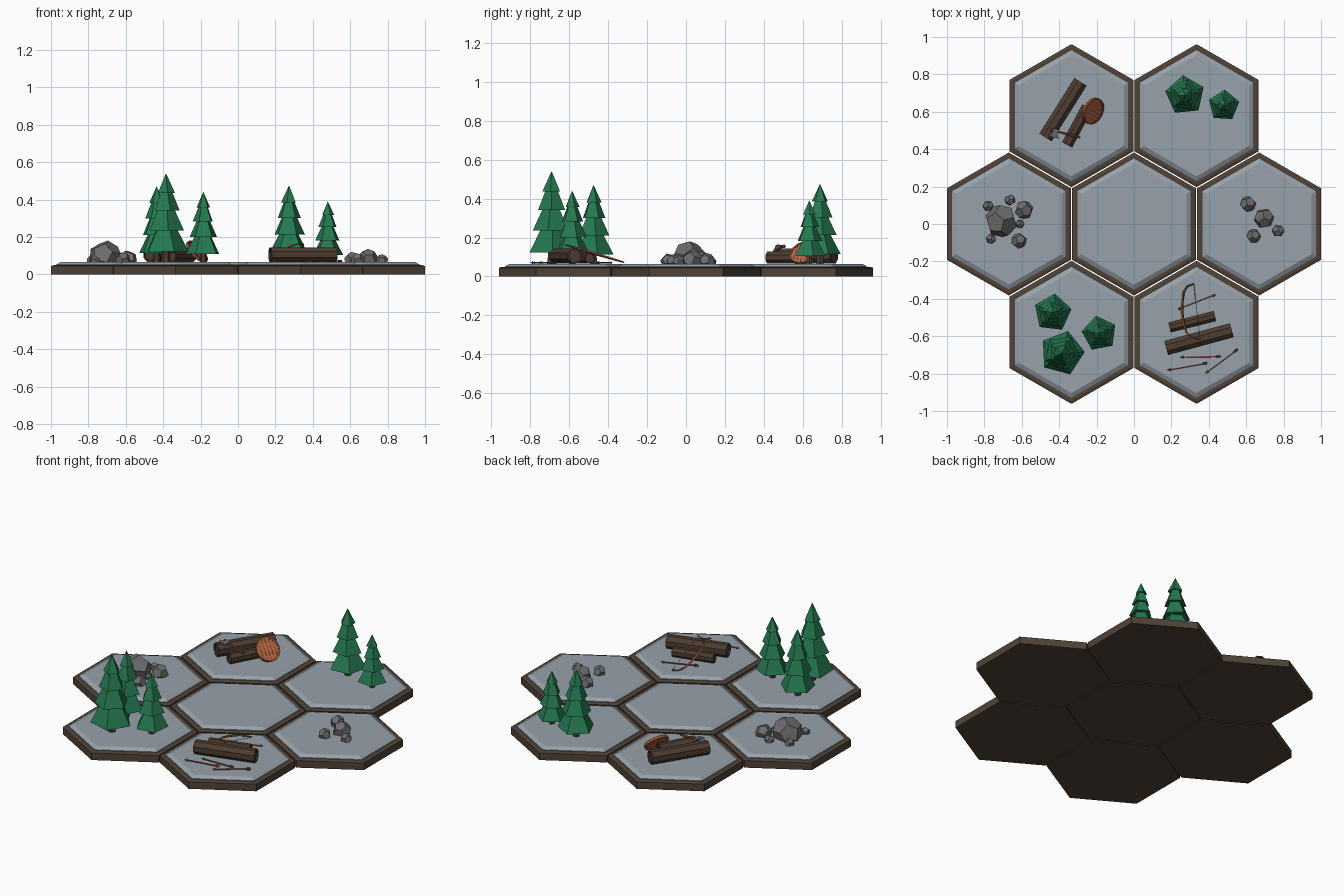
import bpy, bmesh, math, random
from mathutils import Vector, Matrix

if "Cube" in bpy.data.objects:
    bpy.data.objects.remove(bpy.data.objects["Cube"])

random.seed(4)
TOP = 0.065  # height of the tile surface


def mat(name, rgb):
    m = bpy.data.materials.new(name)
    m.diffuse_color = (*rgb, 1)
    m.use_nodes = True
    m.node_tree.nodes["Principled BSDF"].inputs["Base Color"].default_value = m.diffuse_color
    return m


STONE_TILE = mat("tile grey", (0.31, 0.36, 0.40))
RIM = mat("rim brown", (0.078, 0.055, 0.038))
BARK = mat("bark brown", (0.075, 0.046, 0.030))
GREEN = mat("pine green", (0.018, 0.19, 0.08))
ROCK = mat("rock grey", (0.15, 0.15, 0.15))
ORANGE = mat("shield orange", (0.50, 0.14, 0.055))
RUST = mat("wood rust", (0.30, 0.085, 0.035))
STEEL = mat("steel grey", (0.14, 0.15, 0.16))
STRING = mat("string pale", (0.45, 0.50, 0.52))


def finish(bm, name, material, matrix=Matrix()):
    bmesh.ops.recalc_face_normals(bm, faces=bm.faces)
    me = bpy.data.meshes.new(name)
    bm.to_mesh(me)
    bm.free()
    me.materials.append(material)
    ob = bpy.data.objects.new(name, me)
    ob.matrix_world = matrix
    bpy.context.collection.objects.link(ob)
    return ob


def add_rings(bm, rings, n, phase=0.0, loop=False):
    """Stack n-sided rings (radius, z); cap the ends or close into a hoop."""
    rows = []
    for r, z in rings:
        rows.append([bm.verts.new((r * math.cos(phase + math.tau * i / n),
                                   r * math.sin(phase + math.tau * i / n), z)) for i in range(n)])
    pairs = list(zip(rows, rows[1:])) + ([(rows[-1], rows[0])] if loop else [])
    for a, b in pairs:
        for i in range(n):
            j = (i + 1) % n
            bm.faces.new((a[i], a[j], b[j], b[i]))
    if not loop:
        bm.faces.new(rows[0])
        bm.faces.new(rows[-1])


def turned(name, rings, n, material, matrix=Matrix(), phase=0.0, loop=False):
    bm = bmesh.new()
    add_rings(bm, rings, n, phase, loop)
    return finish(bm, name, material, matrix)


def along(a, b):
    """Matrix placing local z along a -> b, and the length."""
    a, b = Vector(a), Vector(b)
    d = b - a
    return Matrix.Translation(a) @ d.to_track_quat('Z', 'Y').to_matrix().to_4x4(), d.length


def plate(name, pts, thick, material, matrix):
    """Extruded outline in local xz, centred on local y."""
    bm = bmesh.new()
    f = bm.faces.new([bm.verts.new((x, -thick / 2, z)) for x, z in pts])
    ext = bmesh.ops.extrude_face_region(bm, geom=[f])
    bmesh.ops.translate(bm, vec=(0, thick, 0),
                        verts=[v for v in ext["geom"] if isinstance(v, bmesh.types.BMVert)])
    return finish(bm, name, material, matrix)


def stick(name, a, b, r, material, n=6):
    m, length = along(a, b)
    return turned(name, [(r, 0), (r, length)], n, material, m)


# Hexagonal tiles
S = 0.669
C30 = math.cos(math.pi / 6)
centres = [(0, 0)] + [(S * math.cos(k * math.pi / 3), S * math.sin(k * math.pi / 3)) for k in range(6)]
for x, y in centres:
    m = Matrix.Translation((x, y, 0))
    turned("tile_base", [(0.331 / C30, 0), (0.331 / C30, 0.044), (0.318 / C30, 0.049)],
           6, RIM, m, math.pi / 6)
    turned("tile_top", [(0.303 / C30, 0.04), (0.303 / C30, 0.052), (0.281 / C30, TOP)],
           6, STONE_TILE, m, math.pi / 6)


# Pine trees: trunk plus four tapering tiers
def tree(x, y, r, top, phase):
    h = top - TOP
    m = Matrix.Translation((x, y, TOP))
    turned("tree_trunk", [(r * 0.2, -0.003), (r * 0.17, h * 0.2)], 6, BARK, m)
    bm = bmesh.new()
    for z0, z1, k in ((0.12, 0.44, 1.0), (0.36, 0.65, 0.8), (0.58, 0.83, 0.6), (0.78, 1.0, 0.4)):
        tip = 0.0005 if z1 == 1.0 else r * k * 0.35
        add_rings(bm, [(r * k, z0 * h), (tip, z1 * h)], 5, phase + random.uniform(-0.3, 0.3) * (k < 1))
    finish(bm, "tree_foliage", GREEN, m)


for t in ((-0.385, -0.69, 0.122, 0.54, 0.05), (-0.435, -0.475, 0.103, 0.47, 0.2),
          (-0.185, -0.585, 0.096, 0.44, 0.5), (0.273, 0.688, 0.108, 0.475, 1.67),
          (0.48, 0.633, 0.085, 0.39, 0.25)):
    tree(*t)


# Rocks: dodecahedra sunk into the tile
def rock(x, y, r):
    p = (1 + 5 ** 0.5) / 2
    pts = [(a, b, c) for a in (-1, 1) for b in (-1, 1) for c in (-1, 1)]
    for a in (-1 / p, 1 / p):
        for b in (-p, p):
            pts += [(0, a, b), (a, b, 0), (b, 0, a)]
    bm = bmesh.new()
    for q in pts:
        bm.verts.new(Vector(q) / 3 ** 0.5)
    bmesh.ops.convex_hull(bm, input=bm.verts)
    bmesh.ops.dissolve_limit(bm, angle_limit=0.02, verts=bm.verts, edges=bm.edges)
    rot = Matrix.Rotation(random.uniform(0, 6), 4, 'Z') @ Matrix.Rotation(random.uniform(0.3, 0.7), 4, 'X')
    finish(bm, "rock", ROCK, Matrix.Translation((x, y, TOP + 0.32 * r)) @ rot @ Matrix.Scale(r * 1.03, 4))


for q in ((-0.71, 0.016, 0.087), (-0.588, 0.075, 0.048), (-0.78, 0.096, 0.028), (-0.663, 0.128, 0.028),
          (-0.61, 0.0, 0.023), (-0.765, -0.08, 0.026), (-0.615, -0.09, 0.04),
          (0.695, 0.03, 0.053), (0.61, 0.107, 0.042), (0.64, -0.064, 0.037), (0.77, -0.037, 0.032)):
    rock(*q)


# Logs with recessed ends
def log(a, b, r):
    z = TOP + r * 0.96
    m, n = along((*a, z), (*b, z))
    turned("log", [(r * 0.78, 0.008), (r * 0.8, 0), (r, 0), (r, n), (r * 0.8, n), (r * 0.78, n - 0.008)],
           8, BARK, m, math.pi / 8)


log((-0.473, 0.4625), (-0.286, 0.76), 0.042)
log((-0.358, 0.4225), (-0.25, 0.625), 0.033)
log((0.172, -0.663), (0.523, -0.568), 0.042)
log((0.19, -0.553), (0.433, -0.492), 0.030)

# Round shield leaning on the short log
c = Vector((-0.219, 0.604, 0.121))
sm, _ = along(c, c + Vector((0.68, -0.32, 0.64)))
turned("shield_face", [(0.068, -0.005), (0.068, 0.005)], 16, ORANGE, sm)
turned("shield_rim", [(0.074, -0.008), (0.074, 0.008), (0.064, 0.008), (0.064, -0.008)],
       16, RUST, sm, loop=True)
for i in range(-2, 3):  # dark plank gaps
    off = i * 0.022
    half = math.sqrt(0.064 ** 2 - off ** 2)
    w = 0.0012
    plate("shield_plank_gap", [(off - w, -half), (off + w, -half), (off + w, half), (off - w, half)],
          0.0115, BARK, sm @ Matrix.Rotation(math.pi / 2, 4, 'X'))

# Axe across the two logs
a, b = Vector((-0.445, 0.503, 0.158)), Vector((-0.288, 0.463, 0.132))
stick("axe_handle", a, b, 0.006, RUST)
am, _ = along(b, a)
plate("axe_head", [(-0.012, 0.125), (0.012, 0.125), (0.035, 0.112), (0.035, 0.168), (0.012, 0.152), (-0.012, 0.152)],
      0.012, STEEL, am)

# Bow leaning over the logs, thicker at the grip
path = [(0.32, -0.32), (0.285, -0.333), (0.265, -0.365), (0.259, -0.42), (0.257, -0.47),
        (0.265, -0.53), (0.279, -0.578), (0.312, -0.61), (0.353, -0.62)]
bow = [(x, y, 0.073 + (-0.32 - y) / 0.3 * 0.09) for x, y in path]
cu = bpy.data.curves.new("bow", 'CURVE')
cu.dimensions = '3D'
cu.bevel_depth = 0.007
cu.bevel_resolution = 0
cu.use_fill_caps = True
sp = cu.splines.new('POLY')
sp.points.add(len(bow) - 1)
for i, p in enumerate(bow):
    sp.points[i].co = (*p, 1)
    sp.points[i].radius = 1.1 - 0.15 * abs(i - 4)
sp.use_smooth = False
cu.materials.append(RUST)
bpy.context.collection.objects.link(bpy.data.objects.new("bow", cu))
stick("bow_string", bow[0], bow[-1], 0.0016, STRING, 4)


# Arrows: shaft, steel head, crossed fletching
def arrow(tail, tip):
    m, n = along(tail, tip)
    turned("arrow_shaft", [(0.0035, 0), (0.0035, n - 0.012)], 5, RUST, m)
    turned("arrow_head", [(0.008, n - 0.018), (0.0005, n)], 4, STEEL, m)
    for k in range(2):
        plate("arrow_fletching", [(-0.008, 0.004), (0.008, 0.004), (0.008, 0.022), (0, 0.032), (-0.008, 0.022)],
              0.0015, RUST, m @ Matrix.Rotation(math.pi / 4 + k * math.pi / 2, 4, 'Z'))


Z = TOP + 0.006
arrow((0.235, -0.457, Z), (0.438, -0.378, Z))
arrow((0.465, -0.708, Z), (0.247, -0.712, Z))
arrow((0.393, -0.743, Z), (0.178, -0.781, Z))
arrow((0.556, -0.668, Z), (0.382, -0.798, Z))
